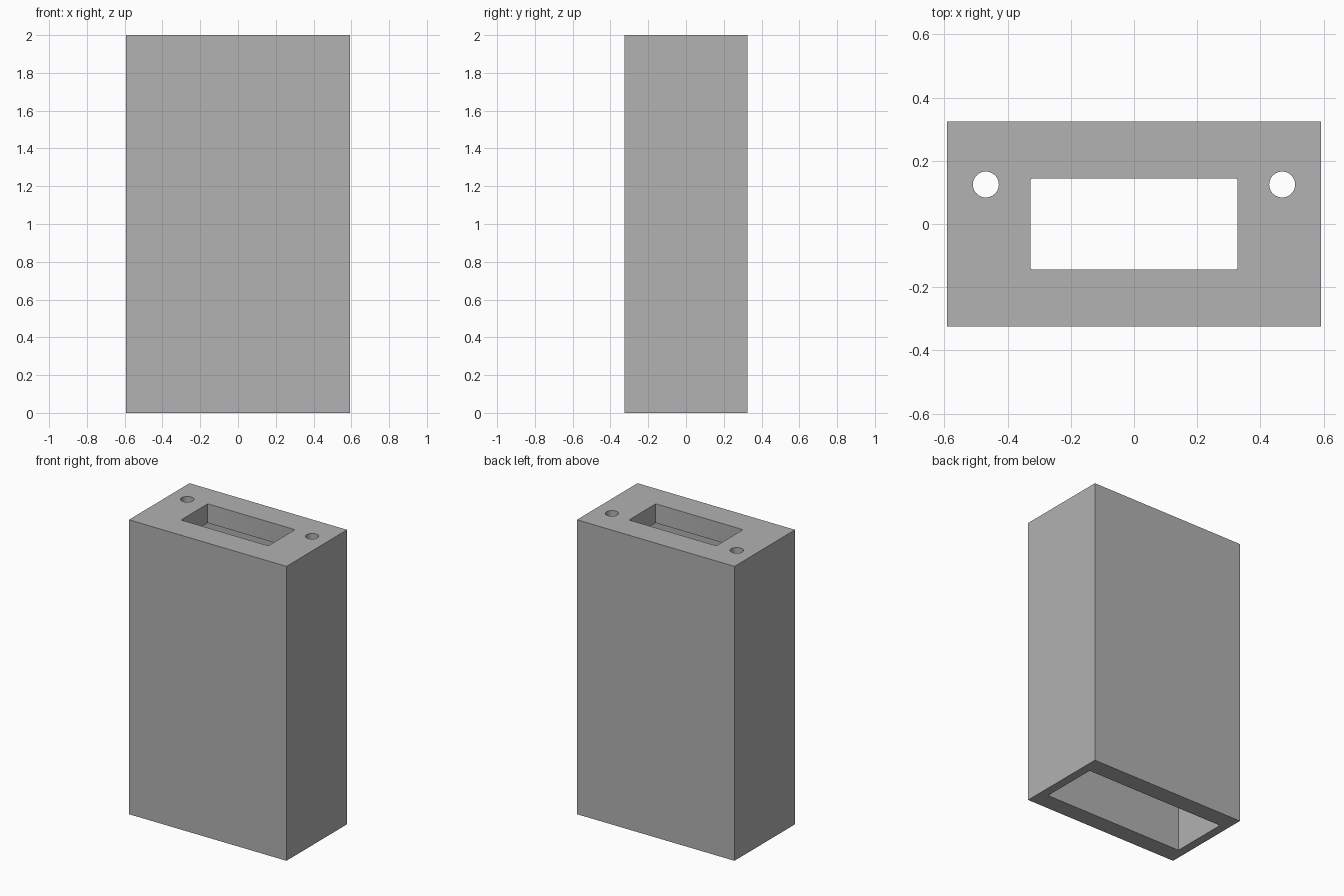
import bpy
import bmesh

default = bpy.data.objects.get("Cube")
if default:
    bpy.data.objects.remove(default, do_unlink=True)

WIDTH, DEPTH, HEIGHT = 1.184, 0.65, 2.0
SIDE_WALL, FRONT_WALL, LID = 0.06, 0.123, 0.13
OVERLAP = 0.1

grey = bpy.data.materials.new("plain grey")
grey.use_nodes = True
colour = (0.445, 0.445, 0.445, 1)
grey.diffuse_color = colour
grey.node_tree.nodes["Principled BSDF"].inputs["Base Color"].default_value = colour


def box(name, width, depth, bottom, top, corner=0):
    """Upright box centred on the z axis, with optional rounded vertical edges."""
    bpy.ops.mesh.primitive_cube_add(size=1, location=(0, 0, (bottom + top) / 2))
    obj = bpy.context.object
    obj.name = name
    obj.scale = (width, depth, top - bottom)
    bpy.ops.object.transform_apply(location=True, scale=True)
    obj.data.materials.append(grey)
    if corner:
        bm = bmesh.new()
        bm.from_mesh(obj.data)
        upright = [e for e in bm.edges
                   if abs(e.verts[0].co.z - e.verts[1].co.z) > OVERLAP]
        bmesh.ops.bevel(bm, geom=upright, offset=corner, segments=3,
                        profile=0.5, affect='EDGES')
        bm.to_mesh(obj.data)
        bm.free()
    return obj


def cut(target, cutter):
    """Subtract the cutter from the target and discard it."""
    cutter.hide_render = True
    mod = target.modifiers.new("cut", 'BOOLEAN')
    mod.operation = 'DIFFERENCE'
    mod.solver = 'EXACT'
    mod.object = cutter
    bpy.context.view_layer.objects.active = target
    bpy.ops.object.modifier_apply(modifier=mod.name)
    bpy.data.objects.remove(cutter, do_unlink=True)


# Outer housing
housing = box("housing", WIDTH, DEPTH, 0, HEIGHT)

# Hollow inside, open at the bottom
cut(housing, box("cavity_cutter", WIDTH - 2 * SIDE_WALL, DEPTH - 2 * FRONT_WALL,
                 -OVERLAP, HEIGHT - LID))

# Rectangular opening in the lid
cut(housing, box("slot_cutter", 0.656, 0.287, HEIGHT - LID - OVERLAP,
                 HEIGHT + OVERLAP, corner=0.006))

# Round holes either side of the opening
for side in (-1, 1):
    bpy.ops.mesh.primitive_cylinder_add(
        vertices=48, radius=0.041, depth=LID + 2 * OVERLAP,
        location=(side * 0.469, 0.125, HEIGHT - LID / 2))
    hole = bpy.context.object
    hole.name = "hole_cutter"
    hole.data.materials.append(grey)
    cut(housing, hole)

# Smooth hole walls with crisp edges
bpy.ops.object.select_all(action='DESELECT')
housing.select_set(True)
bpy.context.view_layer.objects.active = housing
bpy.ops.object.shade_smooth_by_angle(angle=0.5)
